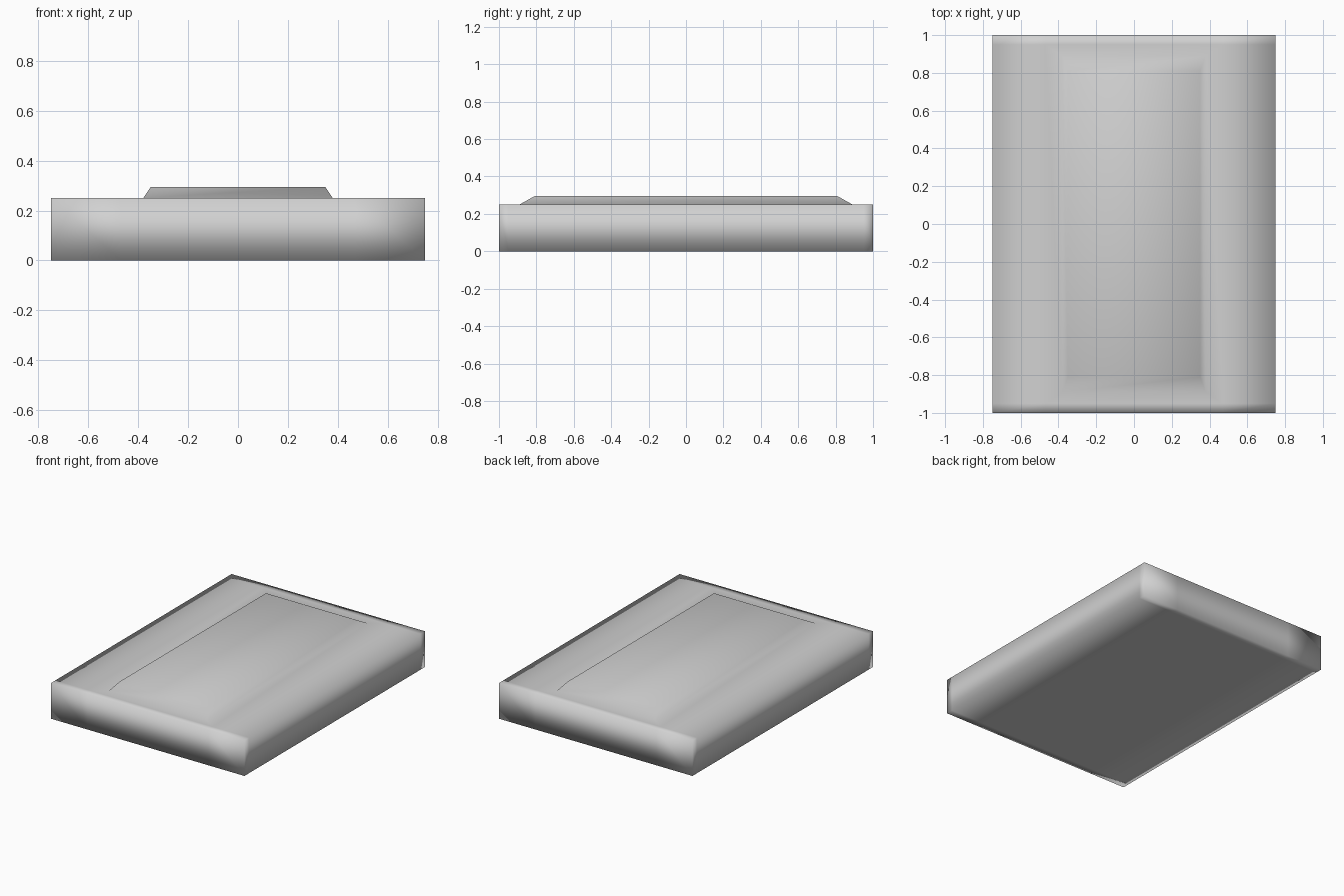
import bpy
import bmesh
from mathutils import Vector

cube = bpy.data.objects.get("Cube")
if cube:
    bpy.data.objects.remove(cube, do_unlink=True)

# Single plain grey
grey = bpy.data.materials.new("plain_grey")
grey.use_nodes = True
colour = (0.64, 0.64, 0.64, 1)
grey.diffuse_color = colour
grey.node_tree.nodes["Principled BSDF"].inputs["Base Color"].default_value = colour


def add_panel(bm, face, half_x, half_y, z):
    """Inset a face and move the new inner face to a given size and height."""
    bmesh.ops.inset_individual(bm, faces=[face], thickness=0.01)
    for v in face.verts:
        v.co = Vector((half_x if v.co.x > 0 else -half_x,
                       half_y if v.co.y > 0 else -half_y, z))


# Slab body
bm = bmesh.new()
bmesh.ops.create_cube(bm, size=1)
for v in bm.verts:
    v.co = Vector((v.co.x * 1.5, v.co.y * 2, (v.co.z + 0.5) * 0.25))

# Support loops near the long and short edges
for axis, offset in ((Vector((1, 0, 0)), 0.47), (Vector((0, 1, 0)), 0.95)):
    for side in (-1, 1):
        bmesh.ops.bisect_plane(bm, geom=bm.verts[:] + bm.edges[:] + bm.faces[:],
                               plane_co=axis * offset * side, plane_no=axis)

# Raised panel with sloping sides, joined to the top
top = max(bm.faces, key=lambda f: (f.normal.z > 0.9) * f.calc_area())
add_panel(bm, top, 0.38, 0.89, 0.25)
add_panel(bm, top, 0.35, 0.81, 0.295)

bmesh.ops.recalc_face_normals(bm, faces=bm.faces[:])
for f in bm.faces:
    f.smooth = True
mesh = bpy.data.meshes.new("slab_with_raised_panel")
bm.to_mesh(mesh)
bm.free()
mesh.materials.append(grey)
slab = bpy.data.objects.new("slab_with_raised_panel", mesh)
bpy.context.scene.collection.objects.link(slab)
